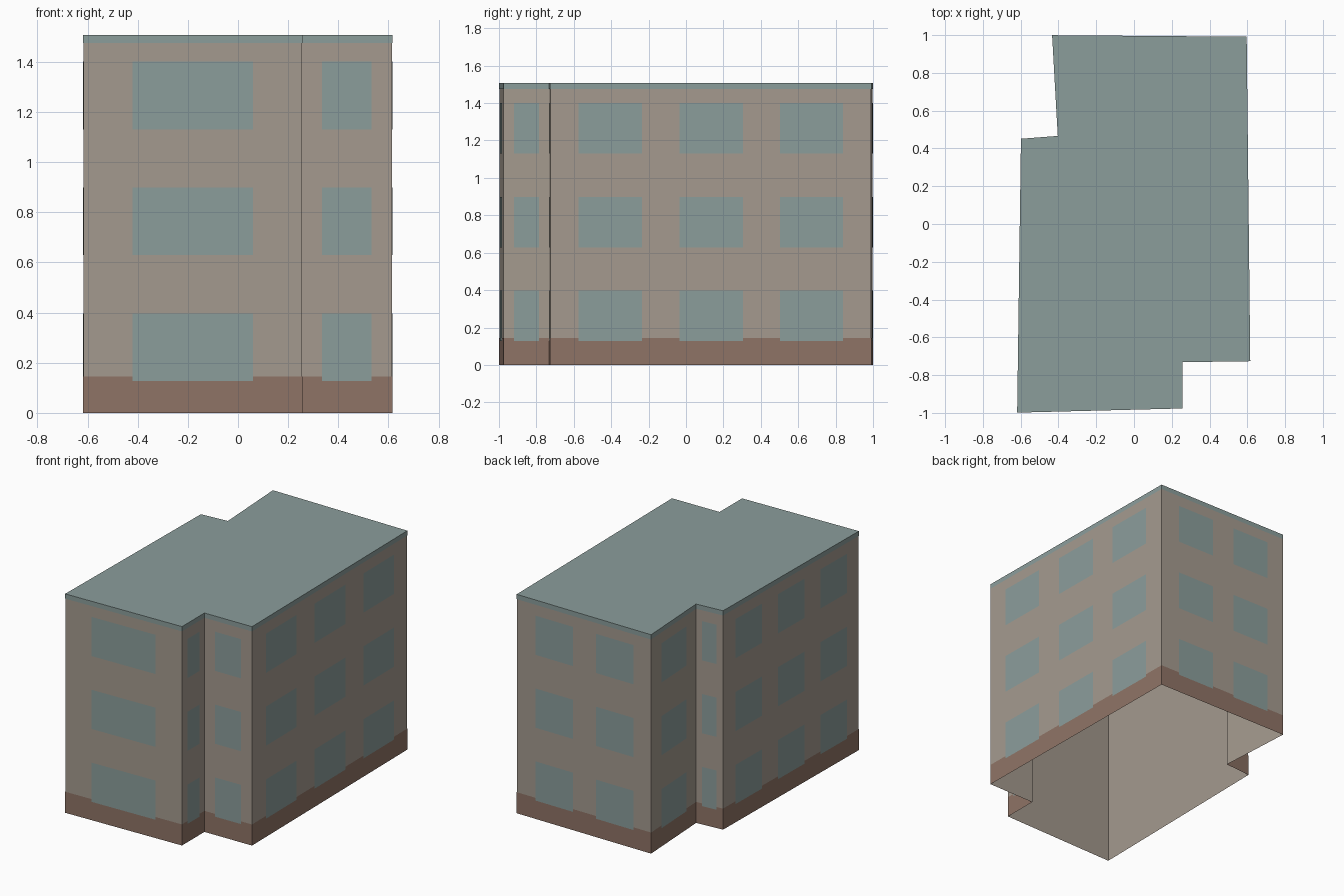
import bpy
import bmesh
from mathutils import Vector

cube = bpy.data.objects.get("Cube")
if cube:
    bpy.data.objects.remove(cube, do_unlink=True)


def make_material(name, colour):
    mat = bpy.data.materials.new(name)
    mat.use_nodes = True
    rgba = (*colour, 1.0)
    mat.diffuse_color = rgba
    mat.node_tree.nodes["Principled BSDF"].inputs["Base Color"].default_value = rgba
    return mat


stone = make_material("warm_grey_stone", (0.375, 0.325, 0.275))
brown = make_material("brown_plinth", (0.275, 0.174, 0.133))
teal = make_material("grey_teal", (0.26, 0.34, 0.33))

HEIGHT = 1.508
PLINTH_TOP = 0.145
CORNICE_BOTTOM = 1.475
WINDOW_HEIGHT = 0.27

# Footprint, counter-clockwise, starting at the front corner on -x
footprint = [Vector(p) for p in (
    (-0.617, -0.997), (0.255, -0.975), (0.255, -0.73), (0.614, -0.725),
    (0.595, 0.99), (-0.432, 0.998), (-0.402, 0.465), (-0.597, 0.45))]
edges = list(zip(footprint, footprint[1:] + footprint[:1]))
windows_per_wall = [1, 1, 1, 3, 2, 1, 1, 3]

# Window spans as fractions of the wall length, by number of windows
spans = {1: [(0.225, 0.775)],
         2: [(0.14, 0.42), (0.59, 0.87)],
         3: [(0.088, 0.285), (0.402, 0.6), (0.716, 0.912)]}


def outward(a, b):
    d = (b - a).normalized()
    return Vector((d.y, -d.x))


def offset_outline(dist):
    """Footprint pushed outward with mitred corners."""
    points = []
    for i, p in enumerate(footprint):
        n1, n2 = outward(*edges[i - 1]), outward(*edges[i])
        points.append(p + (n1 + n2) * dist / (1 + n1.dot(n2)))
    return points


def add_quad(bm, a, b, z0, z1):
    bm.faces.new([bm.verts.new((p.x, p.y, z))
                  for p, z in ((a, z0), (b, z0), (b, z1), (a, z1))])


def finish(bm, name, mat):
    bmesh.ops.remove_doubles(bm, verts=bm.verts, dist=0.0001)
    mesh = bpy.data.meshes.new(name)
    bm.to_mesh(mesh)
    bm.free()
    mesh.materials.append(mat)
    obj = bpy.data.objects.new(name, mesh)
    bpy.context.collection.objects.link(obj)


def add_ring(name, dist, z0, z1, mat):
    bm = bmesh.new()
    pts = offset_outline(dist)
    for a, b in zip(pts, pts[1:] + pts[:1]):
        add_quad(bm, a, b, z0, z1)
    finish(bm, name, mat)


# Walls, open underneath, with the painted plinth and cornice bands
add_ring("walls", 0, 0, HEIGHT, stone)
add_ring("plinth_band", 0.0015, 0, PLINTH_TOP, brown)
add_ring("cornice_band", 0.0015, CORNICE_BOTTOM, HEIGHT, teal)

# Flat roof
bm = bmesh.new()
bm.faces.new([bm.verts.new((p.x, p.y, HEIGHT)) for p in offset_outline(0.0015)])
finish(bm, "roof", teal)

# Window plates on three storeys
bm = bmesh.new()
for (a, b), count in zip(edges, windows_per_wall):
    lift = outward(a, b) * 0.003
    for t0, t1 in spans[count]:
        for storey in range(3):
            sill = 0.127 + 0.502 * storey
            add_quad(bm, a.lerp(b, t0) + lift, a.lerp(b, t1) + lift,
                     sill, sill + WINDOW_HEIGHT)
finish(bm, "windows", teal)
